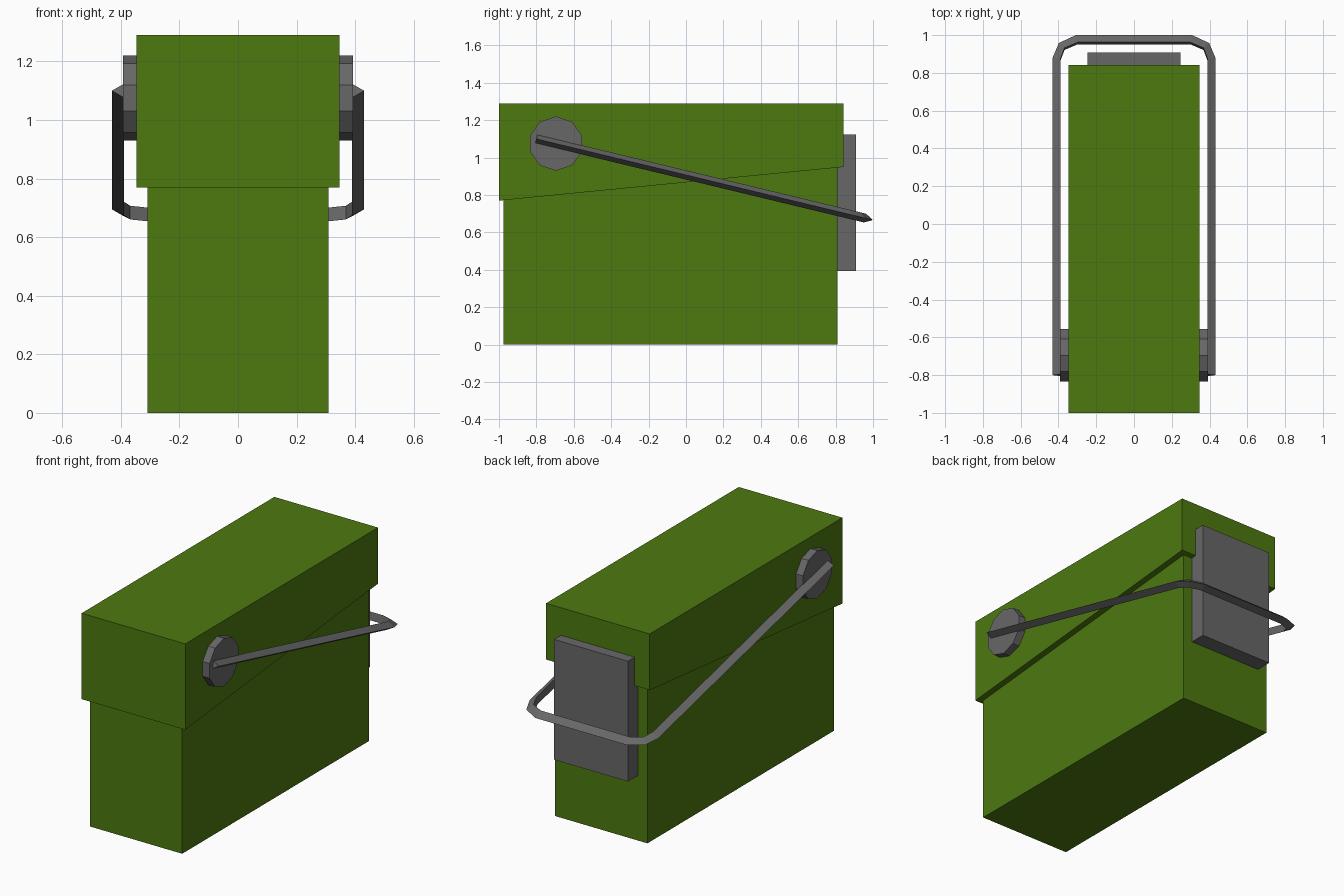
import bpy, bmesh, math

if "Cube" in bpy.data.objects:
    bpy.data.objects.remove(bpy.data.objects["Cube"])

def material(name, rgb):
    m = bpy.data.materials.new(name)
    m.diffuse_color = (*rgb, 1)
    m.use_nodes = True
    m.node_tree.nodes["Principled BSDF"].inputs["Base Color"].default_value = m.diffuse_color
    return m

GREEN = material("olive green", (0.075, 0.19, 0.005))
GREY = material("metal grey", (0.14, 0.137, 0.14))

def build(name, verts, faces, mat):
    me = bpy.data.meshes.new(name)
    me.from_pydata(verts, [], faces)
    bm = bmesh.new()
    bm.from_mesh(me)
    bmesh.ops.recalc_face_normals(bm, faces=bm.faces)
    bm.to_mesh(me)
    bm.free()
    me.materials.append(mat)
    ob = bpy.data.objects.new(name, me)
    bpy.context.collection.objects.link(ob)
    return ob

def loft(name, rings, mat):
    """Skin a list of equal-sized rings and cap both ends."""
    n = len(rings[0])
    verts = [v for r in rings for v in r]
    faces = [(i*n + j, i*n + (j+1) % n, (i+1)*n + (j+1) % n, (i+1)*n + j)
             for i in range(len(rings) - 1) for j in range(n)]
    last = (len(rings) - 1) * n
    faces += [tuple(range(n)), tuple(range(last, last + n))]
    return build(name, verts, faces, mat)

def extrude_x(name, profile, x0, x1, mat):
    return loft(name, [[(x, y, z) for y, z in profile] for x in (x0, x1)], mat)

# body with sloping top and overhanging lid
def seam(y):
    return 0.77 + (y + 1.0) * 0.18 / 1.843

extrude_x("body", [(-0.975, 0), (0.81, 0), (0.81, seam(0.81)), (-0.975, seam(-0.975))],
          -0.309, 0.309, GREEN)
extrude_x("lid", [(-1.0, seam(-1.0)), (0.843, seam(0.843)), (0.843, 1.29), (-1.0, 1.29)],
          -0.347, 0.347, GREEN)

# rear plate
extrude_x("rear_plate", [(0.80, 0.395), (0.908, 0.395), (0.908, 1.123), (0.80, 1.123)],
          -0.247, 0.247, GREY)

# ten-sided pivot discs on both sides
disc = [(-0.695 + 0.145 * math.sin(i * math.tau / 10),
         1.075 + 0.145 * math.cos(i * math.tau / 10)) for i in range(10)]
for side, s in (("right", 1), ("left", -1)):
    extrude_x("pivot_" + side, disc, s * 0.34, s * 0.393, GREY)

# tilted handle: triangular bar with its point facing outwards
half = [((0.431, -0.80), (0.390, -0.80)),
        ((0.431, 0.88), (0.390, 0.868)),
        ((0.398, 0.958), (0.368, 0.927)),
        ((0.308, 1.0), (0.298, 0.957))]
path = [(s, p) for s, pts in ((1, half), (-1, half[::-1])) for p in pts]

def hz(y):
    return 1.10 - 0.241 * (y + 0.80)

rings = []
for s, ((ox, oy), (ix, iy)) in path:
    rings.append([(s * ox, oy, hz(oy)),
                  (s * ix, iy + 0.0056, hz(iy) + 0.0233),
                  (s * ix, iy - 0.0056, hz(iy) - 0.0233)])
loft("handle", rings, GREY)
